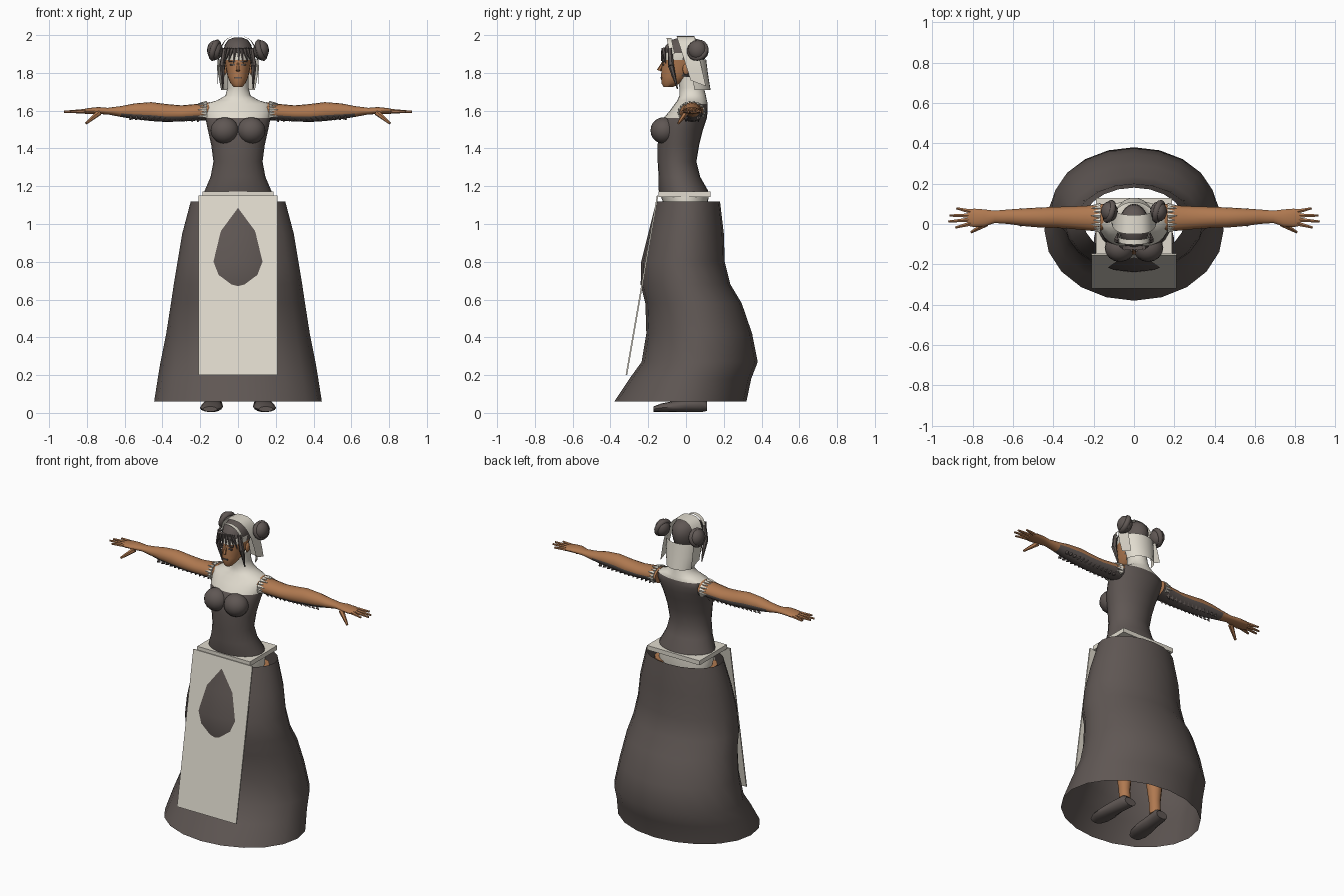
import bpy, bmesh
from math import sin, cos, pi, radians
from mathutils import Vector, Matrix

cube = bpy.data.objects.get("Cube")
if cube:
    bpy.data.objects.remove(cube)

DARK, WHITE, SKIN = 0, 1, 2


def material(name, rgb):
    m = bpy.data.materials.new(name)
    m.use_nodes = True
    m.diffuse_color = (*rgb, 1)
    m.node_tree.nodes["Principled BSDF"].inputs["Base Color"].default_value = (*rgb, 1)
    return m


MATS = [material("charcoal cloth", (0.115, 0.095, 0.088)),
        material("cream linen", (0.75, 0.71, 0.62)),
        material("brown skin", (0.43, 0.19, 0.08))]


def finish(name, bm, mat, angle=50):
    """mat is a slot, or a rule of face centre and normal."""
    bmesh.ops.recalc_face_normals(bm, faces=bm.faces[:])
    for f in bm.faces:
        f.material_index = mat(f.calc_center_median(), f.normal) if callable(mat) else mat
    mesh = bpy.data.meshes.new(name)
    bm.to_mesh(mesh)
    bm.free()
    for m in MATS:
        mesh.materials.append(m)
    ob = bpy.data.objects.new(name, mesh)
    bpy.context.collection.objects.link(ob)
    bpy.ops.object.select_all(action='DESELECT')
    ob.select_set(True)
    bpy.context.view_layer.objects.active = ob
    bpy.ops.object.shade_smooth_by_angle(angle=radians(angle))
    return ob


def loft(name, rings, mat, place, segs=16, caps=True):
    """Rings are (t, u0, u1, v0, v1); place turns (t, u, v) into a point."""
    bm = bmesh.new()
    loops = []
    for t, u0, u1, v0, v1 in rings:
        loops.append([bm.verts.new(place(
            t, (u0 + u1) / 2 + (u1 - u0) / 2 * sin(2 * pi * i / segs),
            (v0 + v1) / 2 - (v1 - v0) / 2 * cos(2 * pi * i / segs))) for i in range(segs)])
    for a, b in zip(loops, loops[1:]):
        for i in range(segs):
            j = (i + 1) % segs
            bm.faces.new((a[i], a[j], b[j], b[i]))
    if caps:
        bm.faces.new(loops[0])
        bm.faces.new(loops[-1])
    return finish(name, bm, mat)


def upright(name, rings, mat, segs=16, caps=True, cx=0):
    """Rings are (z, half width, front y, back y)."""
    return loft(name, [(z, cx - w, cx + w, f, b) for z, w, f, b in rings], mat,
                lambda t, u, v: (u, v, t), segs, caps)


def spike(bm, p, q, r0, r1, segs=6):
    p, q = Vector(p), Vector(q)
    rot = (q - p).to_track_quat('Z', 'Y').to_matrix().to_4x4()
    bmesh.ops.create_cone(bm, cap_ends=True, segments=segs, radius1=r0, radius2=r1,
                          depth=(q - p).length, matrix=Matrix.Translation((p + q) / 2) @ rot)


def spikes(name, items, mat, segs=6):
    bm = bmesh.new()
    for item in items:
        spike(bm, *item, segs)
    return finish(name, bm, mat)


def block(name, centre, size, mat, tilt=0):
    bm = bmesh.new()
    m = Matrix.Translation(centre) @ Matrix.Rotation(tilt, 4, 'X') @ Matrix.Diagonal((*size, 1))
    bmesh.ops.create_cube(bm, size=1, matrix=m)
    return finish(name, bm, mat, 30)


def ball(name, centre, size, mat):
    bm = bmesh.new()
    bmesh.ops.create_uvsphere(bm, u_segments=16, v_segments=10, radius=1,
                              matrix=Matrix.Translation(centre) @ Matrix.Diagonal((*size, 1)))
    return finish(name, bm, mat)


def sheet(name, rows, mat):
    """Open cloth surface through rows of points."""
    bm = bmesh.new()
    grid = [[bm.verts.new(p) for p in row] for row in rows]
    for a, b in zip(grid, grid[1:]):
        for i in range(len(a) - 1):
            bm.faces.new((a[i], a[i + 1], b[i + 1], b[i]))
    return finish(name, bm, mat)


# Skirt: open tube, its front bulging through the apron
upright("skirt", [(1.12, .25, -.157, .18), (.95, .295, -.2, .2), (.8, .32, -.237, .205),
                  (.68, .34, -.24, .235), (.58, .355, -.215, .295), (.42, .38, -.21, .35),
                  (.27, .41, -.235, .38), (.18, .425, -.3, .345), (.06, .444, -.38, .32)],
        DARK, segs=20, caps=False)

# Apron and waistband
block("apron", (0, -.233, .675), (.42, .008, .964), WHITE, -.172)
block("waistband", (0, -.008, 1.157), (.375, .276, .028), WHITE)


# Bodice, shoulders and neck
def bodice_colour(c, n):
    if c.z < 1.15:
        return WHITE
    return WHITE if c.z > (1.62 if c.y > .06 else 1.565) else DARK


upright("torso", [(1.06, .17, -.1, .11), (1.15, .185, -.135, .12), (1.18, .175, -.145, .115),
                  (1.25, .145, -.145, .075), (1.33, .13, -.15, .055), (1.42, .142, -.15, .07),
                  (1.5, .16, -.145, .09), (1.56, .172, -.12, .11), (1.6, .18, -.085, .115),
                  (1.635, .172, -.06, .115), (1.655, .11, -.045, .11), (1.68, .066, -.035, .105),
                  (1.72, .056, -.035, .095), (1.78, .056, -.04, .085)], bodice_colour, 24)


# Head, with skin, linen brow band and hair by height and depth
def head_colour(c, n):
    if c.y > .0 or c.z > 1.905:
        return DARK
    return WHITE if c.z > 1.865 else SKIN


upright("head", [(1.725, .022, -.118, -.07), (1.745, .04, -.13, -.03), (1.78, .055, -.132, .03),
                 (1.82, .063, -.13, .07), (1.868, .072, -.128, .09), (1.905, .076, -.126, .1),
                 (1.945, .072, -.108, .095), (1.975, .052, -.075, .07), (1.988, .02, -.03, .03)],
        head_colour, 20)
spikes("nose", [((0, -.125, 1.85), (0, -.143, 1.812), .006, .012)], SKIN)
block("mouth", (0, -.131, 1.775), (.036, .008, .007), DARK)

# Hair strands over the brow and crown
bangs = [((x * .7, -.118, 1.93), (x * 1.1, -.132 + abs(x) * .35, 1.85 + .012 * (i % 2)), .013, .002)
         for i, x in enumerate((-.066, -.045, -.022, .004, .026, .046, .066))]
spikes("fringe", bangs, DARK)
sheet("crown_band", [[(.08 * cos(a), y - .018 * sin(a), 1.9 + .085 * sin(a))
                      for a in [pi * i / 12 for i in range(13)]] for y in (-.085, -.06)], WHITE)

# Linen veil: arch over the head and drape behind the neck
front, back = [], []
for i in range(17):
    a = pi * i / 16
    s = sin(a) ** .7
    x = .112 * (1 if cos(a) > 0 else -1) * abs(cos(a)) ** .7
    front.append((x, .025 - .075 * s, 1.76 + .235 * s))
    back.append((x * .97, .105 - .06 * s, 1.73 + .265 * s))
sheet("veil_arch", [front, back], WHITE)
sheet("veil_drape", [[(.105 * w * cos(a), y + .085 * sin(a), z)
                      for a in [pi * i / 12 for i in range(13)]]
                     for z, w, y in ((1.87, 1, .022), (1.79, 1, .032), (1.71, .85, .045))], WHITE)


# Sleeve underside is dark, bare arm above
def arm_colour(c, n):
    limit = -.15 if n.y > 0 else -.4
    return DARK if abs(c.x) < .62 and n.z < limit else SKIN


ARM = [(.15, -.03, .1, 1.55, 1.645), (.2, -.035, .092, 1.548, 1.637), (.3, -.025, .087, 1.543, 1.628),
       (.38, -.02, .085, 1.54, 1.635), (.46, -.018, .082, 1.545, 1.645), (.55, -.01, .077, 1.555, 1.638),
       (.62, .0, .072, 1.567, 1.624), (.69, .005, .066, 1.58, 1.615), (.74, -.012, .072, 1.582, 1.619),
       (.79, -.016, .076, 1.582, 1.614), (.825, -.008, .072, 1.585, 1.607)]

for s, side in ((1, "left"), (-1, "right")):
    # Arm and hand
    loft(side + "_arm", ARM, arm_colour, lambda t, u, v: (s * t, u, v))
    fingers = [((s * .81, .002 + .02 * k, 1.597), (s * tip, y, 1.594), .012, .006)
               for k, (tip, y) in enumerate(((.885, -.018), (.92, .012), (.915, .042), (.88, .078)))]
    fingers.append(((s * .735, .0, 1.59), (s * .805, -.04, 1.533), .016, .007))
    spikes(side + "_fingers", fingers, SKIN)

    # Frayed shoulder edge
    fray = []
    for k in range(12):
        a = pi * (k / 11 * 1.3 - .15)
        y, z = .03 + .062 * cos(a), 1.593 + .046 * sin(a)
        fray.append(((s * .165, y, z), (s * (.2 + .012 * (k % 2)), y, z), .014, .001))
    spikes(side + "_frayed_shoulder", fray, WHITE, 5)

    # Hanging scraps along the sleeve
    spikes(side + "_sleeve_hem", [((s * (.2 + .03 * k), y, 1.566), (s * (.215 + .03 * k), y, 1.54 + .001 * k),
                                   .014, .002) for k in range(13) for y in (.0, .065)], DARK, 4)

    ball(side + "_bust", (s * .07, -.118, 1.495), (.075, .07, .07), DARK)

    # Face and side hair
    block(side + "_eye", (s * .03, -.121, 1.842), (.026, .008, .008), DARK)
    block(side + "_brow", (s * .031, -.121, 1.86), (.036, .009, .006), DARK)
    ball(side + "_ear", (s * .068, .0, 1.82), (.01, .018, .03), SKIN)
    spikes(side + "_side_lock", [((s * .07, -.085, 1.93), (s * .083, -.08, 1.84), .012, .016),
                                 ((s * .083, -.08, 1.84), (s * .08, -.045, 1.715), .016, .003)], DARK)

    # Coiled hair bun
    c = Vector((s * .122, .062, 1.92))
    ball(side + "_bun", c, (.042, .05, .052), DARK)
    bpy.ops.mesh.primitive_torus_add(major_radius=.042, minor_radius=.017, major_segments=18,
                                     minor_segments=8, location=c, rotation=(.25, pi / 2 - s * .3, 0))
    coil = bpy.context.object
    coil.name = side + "_bun_coil"
    coil.data.materials.append(MATS[DARK])
    bpy.ops.object.shade_smooth_by_angle(angle=radians(50))

    # Leg and shoe under the skirt
    upright(side + "_leg", [(.06, .034, .02, .09), (.14, .034, .015, .085), (.32, .055, -.01, .1),
                            (.52, .055, -.05, .07), (.8, .078, -.09, .09), (1.08, .085, -.1, .1)],
            SKIN, 12, cx=s * .115)
    loft(side + "_shoe", [(.11, .08, .16, .01, .06), (.08, .082, .172, .004, .085),
                          (.0, .088, .182, .004, .08), (-.07, .08, .198, .004, .062),
                          (-.13, .086, .202, .004, .05), (-.172, .11, .185, .006, .034)],
         DARK, lambda t, u, v: (s * u, t, v), 12)
